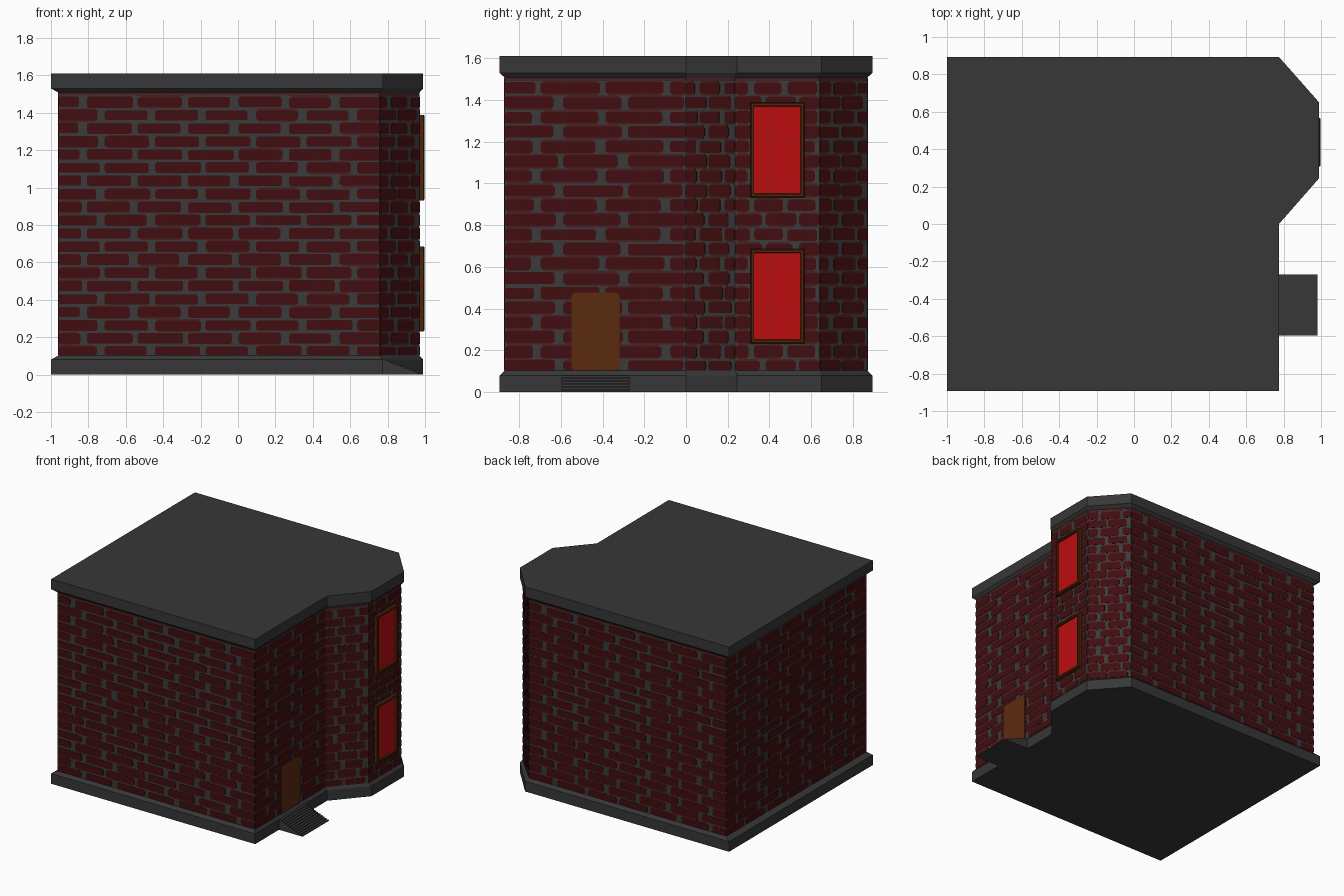
import bpy, bmesh, random
from mathutils import Vector

if "Cube" in bpy.data.objects:
    bpy.data.objects.remove(bpy.data.objects["Cube"])

random.seed(4)


def material(name, r, g, b):
    m = bpy.data.materials.new(name)
    m.diffuse_color = (r, g, b, 1)
    m.use_nodes = True
    m.node_tree.nodes["Principled BSDF"].inputs["Base Color"].default_value = m.diffuse_color
    return m


STONE = material("dark stone", 0.038, 0.038, 0.038)
MORTAR = material("grey mortar", 0.043, 0.043, 0.043)
BRICK = material("deep red brick", 0.052, 0.004, 0.005)
DUSKY = material("dusky brick edge", 0.066, 0.014, 0.015)
DOOR = material("brown door", 0.105, 0.024, 0.005)
FRAME = material("brown frame", 0.075, 0.018, 0.003)
GLASS = material("red glass", 0.5, 0.004, 0.005)


def finish(name, bm, *mats):
    mesh = bpy.data.meshes.new(name)
    bm.normal_update()
    bm.to_mesh(mesh)
    bm.free()
    for m in mats:
        mesh.materials.append(m)
    obj = bpy.data.objects.new(name, mesh)
    bpy.context.collection.objects.link(obj)
    return obj


def loft(bm, rings, mat=0):
    """Skin a stack of closed rings and cap both ends."""
    vs = [[bm.verts.new(p) for p in ring] for ring in rings]
    n = len(vs[0])
    for a, b in zip(vs, vs[1:]):
        for i in range(n):
            j = (i + 1) % n
            bm.faces.new((a[i], a[j], b[j], b[i])).material_index = mat
    bm.faces.new(vs[0][::-1]).material_index = mat
    bm.faces.new(vs[-1]).material_index = mat


def level(outline, z):
    return [(x, y, z) for x, y in outline]


WALL = [(-.96, -.87), (.757, -.87), (.757, 0), (.97, .235),
        (.97, .64), (.757, .87), (-.96, .87)]
SLAB = [(-1, -.893), (.775, -.893), (.775, 0), (.99, .245),
        (.99, .65), (.775, .893), (-1, .893)]

# Base, wall core and roof
for name, mat, rings in [
        ("base_plinth", STONE, [(SLAB, 0), (SLAB, .08), (WALL, .103)]),
        ("wall_core", MORTAR, [(WALL, .09), (WALL, 1.52)]),
        ("roof_slab", STONE, [(WALL, 1.508), (SLAB, 1.53), (SLAB, 1.61)])]:
    bm = bmesh.new()
    loft(bm, [level(o, z) for o, z in rings])
    finish(name, bm, mat)


def plate(bm, origin, u, n, u0, u1, z0, z1, thick, cut, mat):
    """Thin plate with clipped corners on a vertical wall."""
    if u1 - u0 < 2.5 * cut or z1 - z0 < 2.2 * cut:
        return
    pts = [(u0 + cut, z0), (u1 - cut, z0), (u1, z0 + cut), (u1, z1 - cut),
           (u1 - cut, z1), (u0 + cut, z1), (u0, z1 - cut), (u0, z0 + cut)]
    flat = [origin + u * a + Vector((0, 0, z)) for a, z in pts]
    loft(bm, [flat, [p + n * thick for p in flat]], mat)


# Brick faces: brick length, chance of a dusky surround, per wall side
SIDES = [("front", .27, .25), ("door_side", .31, .75), ("bay_front", .16, .8),
         ("bay_middle", .16, .9), ("bay_back", .16, .8),
         ("back", .27, .7), ("left", .27, .6)]
PITCH = .0702
for i, (name, length, dusky) in enumerate(SIDES):
    a, b = Vector((*WALL[i], 0)), Vector((*WALL[(i + 1) % 7], 0))
    u = (b - a).normalized()
    n = Vector((u.y, -u.x, 0))
    span = (b - a).length
    gap = .036 if length > .2 else .022
    bm = bmesh.new()
    for row in range(20):
        zc = .123 + PITCH * row
        pos = -length * (.5 if row % 2 else .15)
        while pos < span:
            j = random.uniform(-.012, .012)
            u0, u1 = max(pos + gap / 2, 0), min(pos + length - gap / 2 + j, span)
            lo = max(zc - .028 + random.uniform(-.003, .003), .104)
            hi = min(zc + .028 + random.uniform(-.003, .003), 1.507)
            if random.random() < dusky:
                plate(bm, a, u, n, u0 + .012, u1 - .012, max(zc - PITCH / 2, .104),
                      min(zc + PITCH / 2, 1.507), .0015, .003, 1)
            plate(bm, a, u, n, u0, u1, lo, hi, .003, .009, 0)
            pos += length
    # Dusky course tucked under the roof edge
    plate(bm, a, u, n, 0, span, 1.492, 1.508, .0015, .001, 1)
    finish(name + "_bricks", bm, BRICK, DUSKY)

Y, X, UP = Vector((0, 1, 0)), Vector((1, 0, 0)), Vector((0, 0, 1))

# Door
bm = bmesh.new()
plate(bm, Vector((.757, 0, 0)), Y, X, -.55, -.318, .103, .478, .006, .015, 0)
finish("door", bm, DOOR)


# Windows: raised frame with recessed red pane
def rect(x, inset, z0, z1):
    y0, y1 = .308 + inset, .568 - inset
    z0, z1 = z0 + inset, z1 - inset
    return [(x, y0, z0), (x, y1, z0), (x, y1, z1), (x, y0, z1)]


for name, z0, z1 in [("lower_window", .232, .686), ("upper_window", .932, 1.388)]:
    bm = bmesh.new()
    loft(bm, [rect(.965, 0, z0, z1), rect(.993, 0, z0, z1), rect(.998, .006, z0, z1),
              rect(.998, .017, z0, z1), rect(.984, .019, z0, z1)])
    bm.faces.ensure_lookup_table()
    bm.faces[-1].material_index = 1
    finish(name, bm, FRAME, GLASS)

# Door steps: one stair profile pushed across the width
STEPS = 11
profile = [(.765, 0), (.98, 0)]
for s in range(STEPS):
    x = .98 - s * .205 / STEPS
    z = (s + 1) * .08 / STEPS
    profile += [(x, z), (x - .205 / STEPS, z)]
profile[-1] = (.765, .08)
bm = bmesh.new()
loft(bm, [[(x, y, z) for x, z in profile] for y in (-.27, -.597)])
bmesh.ops.recalc_face_normals(bm, faces=bm.faces)
finish("door_steps", bm, STONE)
